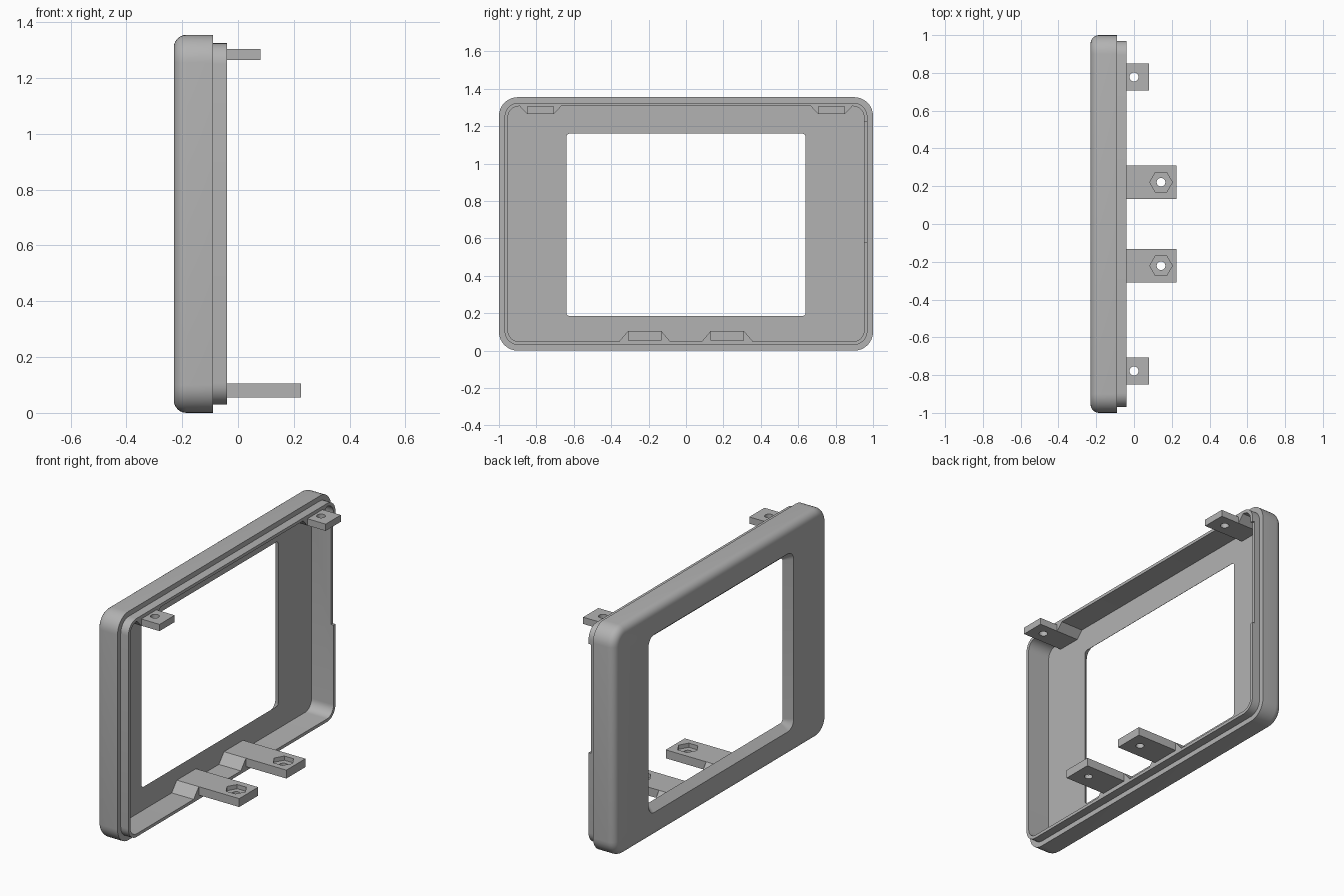
import bpy, bmesh
from math import sin, cos, pi

cube = bpy.data.objects.get("Cube")
if cube:
    bpy.data.objects.remove(cube, do_unlink=True)

grey = bpy.data.materials.new("plain_grey")
grey.use_nodes = True
grey.diffuse_color = (0.45, 0.45, 0.45, 1)
grey.node_tree.nodes["Principled BSDF"].inputs["Base Color"].default_value = (0.45, 0.45, 0.45, 1)


def make_object(name, bm):
    bmesh.ops.recalc_face_normals(bm, faces=bm.faces)
    mesh = bpy.data.meshes.new(name)
    bm.to_mesh(mesh)
    bm.free()
    mesh.materials.append(grey)
    obj = bpy.data.objects.new(name, mesh)
    bpy.context.collection.objects.link(obj)
    return obj


def loft(name, sections, closed):
    """Skin equal-length point loops; either join the ends or cap them."""
    bm = bmesh.new()
    rings = [[bm.verts.new(p) for p in s] for s in sections]
    n = len(rings[0])
    pairs = list(zip(rings, rings[1:]))
    if closed:
        pairs.append((rings[-1], rings[0]))
    else:
        bm.faces.new(rings[0])
        bm.faces.new(rings[-1])
    for a, b in pairs:
        for i in range(n):
            j = (i + 1) % n
            bm.faces.new((a[i], a[j], b[j], b[i]))
    bmesh.ops.remove_doubles(bm, verts=bm.verts, dist=0.0001)
    return make_object(name, bm)


def prism(x, y, z0, z1, radius, sides):
    ring = [(x + radius * cos(2 * pi * i / sides), y + radius * sin(2 * pi * i / sides))
            for i in range(sides)]
    return loft("cutter", [[(u, v, z) for u, v in ring] for z in (z0, z1)], False)


def cut(obj, cutter):
    cutter.hide_render = True
    mod = obj.modifiers.new("cut", 'BOOLEAN')
    mod.operation, mod.solver, mod.object = 'DIFFERENCE', 'EXACT', cutter
    bpy.ops.object.select_all(action='DESELECT')
    bpy.context.view_layer.objects.active = obj
    obj.select_set(True)
    bpy.ops.object.modifier_apply(modifier=mod.name)
    bpy.data.objects.remove(cutter, do_unlink=True)


def smooth(obj):
    bpy.ops.object.select_all(action='DESELECT')
    bpy.context.view_layer.objects.active = obj
    obj.select_set(True)
    bpy.ops.object.shade_smooth_by_angle(angle=0.5)


def rounded(x, hy, hz, r, mid=0.6775, steps=8):
    """Rounded rectangle across y and z at depth x."""
    points = []
    for q, (sy, sz) in enumerate(((1, 1), (-1, 1), (-1, -1), (1, -1))):
        for k in range(steps + 1):
            a = (q + k / steps) * pi / 2
            points.append((x, sy * (hy - r) + r * cos(a), mid + sz * (hz - r) + r * sin(a)))
    return points


def inset(x, d, r):
    return rounded(x, 1 - d, 0.6775 - d, r)


# Bezel: rounded outer shell, bevelled window, hollow back and stepped lip
FACE, FLOOR, STEP, RIM, FILLET = -0.23, -0.184, -0.09, -0.04, 0.045
sections = [inset(STEP, 0, 0.1)]
for k in range(7):
    a = k / 6 * pi / 2
    d = FILLET * (1 - cos(a))
    sections.append(inset(FACE + FILLET * (1 - sin(a)), d, 0.1 - d))
sections += [
    rounded(FACE, 0.68, 0.5275, 0.055, 0.6725),
    rounded(FLOOR, 0.64, 0.4875, 0.018, 0.6725),
    inset(FLOOR, 0.048, 0.06),
    inset(RIM, 0.048, 0.06),
    inset(RIM, 0.03, 0.075),
    inset(STEP, 0.03, 0.075),
]
bezel = loft("bezel_frame", sections, True)

# Shallow notch in the lip on one short side
notch = [[(x, y, z) for y, z in ((0.93, 0.58), (1.05, 0.58), (1.05, 1.225), (0.93, 1.225))]
         for x in (-0.055, 0.05)]
cut(bezel, loft("notch_cutter", notch, False))
smooth(bezel)


def bracket(name, y, half, flare, base, near, tip, end):
    """Tab with a flared root running along the inside wall."""
    root = [(y - half - flare, base), (y + half + flare, base), (y + half, tip), (y - half, tip)]
    beam = [(y - half, near), (y + half, near), (y + half, tip), (y - half, tip)]
    path = ((FLOOR - 0.006, root), (RIM, root), (RIM, beam), (end, beam))
    return loft(name, [[(x, u, z) for u, z in s] for x, s in path], False)


# Mounting brackets, one pair at the top and one at the bottom
for side, label in ((-1, "front"), (1, "back")):
    y = side * 0.778
    upper = bracket("upper_bracket_" + label, y, 0.071, 0.042, 1.309, 1.305, 1.265, 0.08)
    cut(upper, prism(0, y, 1.2, 1.4, 0.024, 24))
    smooth(upper)

    y = side * 0.221
    lower = bracket("lower_bracket_" + label, y, 0.089, 0.05, 0.046, 0.055, 0.105, 0.225)
    cut(lower, prism(0.143, y, 0.0, 0.2, 0.023, 24))
    cut(lower, prism(0.143, y, 0.08, 0.2, 0.06, 6))
    smooth(lower)
